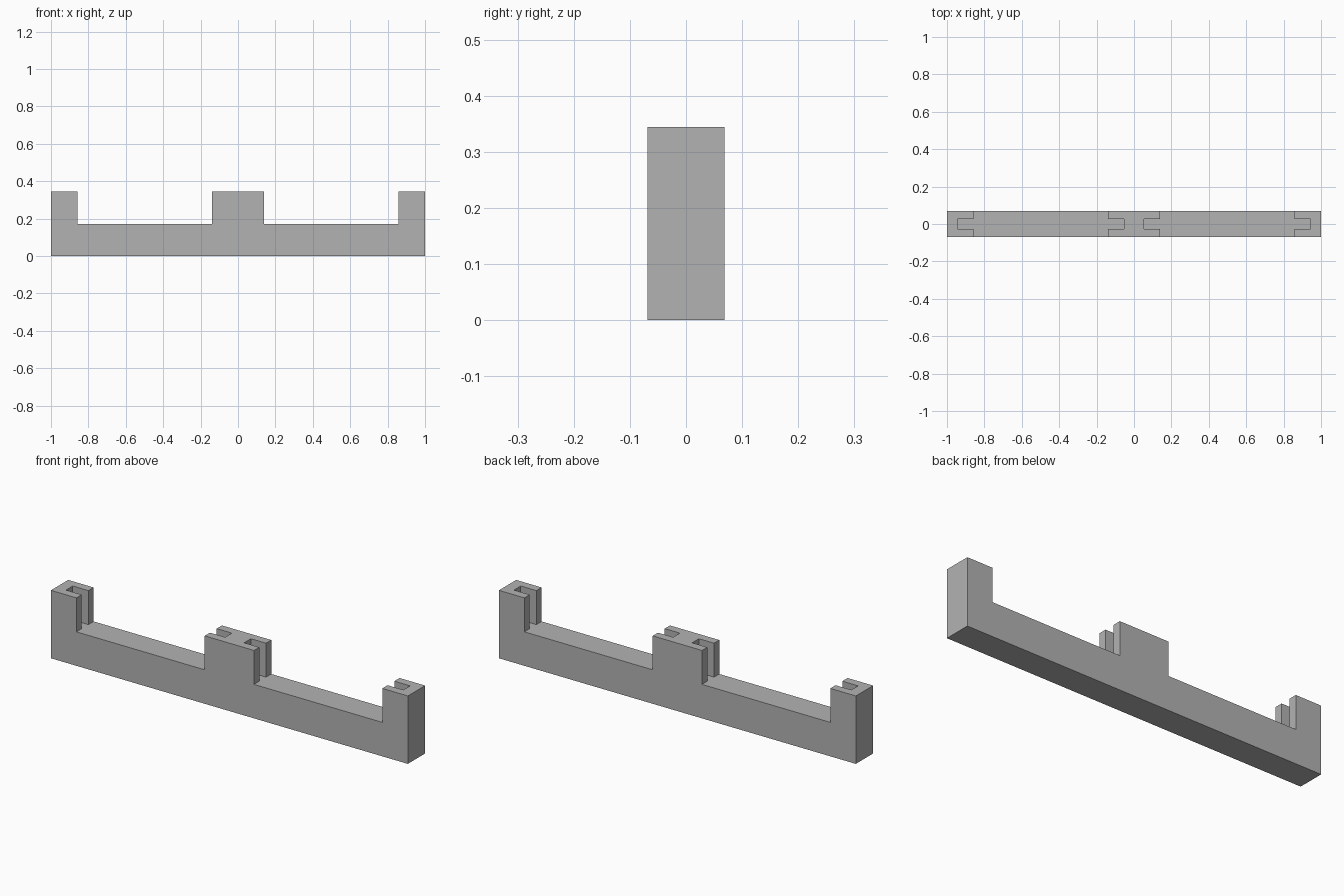
import bpy
import bmesh

cube = bpy.data.objects.get("Cube")
if cube:
    bpy.data.objects.remove(cube, do_unlink=True)

HALF_DEPTH = 0.069
SLOT_HALF = 0.027
RAIL_TOP = 0.172
POST_TOP = 0.344
CENTRE_SLOT, CENTRE_EDGE = 0.053, 0.138
END_EDGE, END_SLOT = 0.857, 0.945

grey = bpy.data.materials.new("plain grey")
grey.use_nodes = True
colour = (0.45, 0.45, 0.45, 1)
grey.diffuse_color = colour
grey.node_tree.nodes["Principled BSDF"].inputs["Base Color"].default_value = colour

# Plan of the rail, divided along the post and slot edges
half = [CENTRE_SLOT, CENTRE_EDGE, END_EDGE, END_SLOT, 1]
xs = [-x for x in reversed(half)] + half
ys = [-HALF_DEPTH, -SLOT_HALF, SLOT_HALF, HALF_DEPTH]
bm = bmesh.new()
grid = [[bm.verts.new((x, y, 0)) for y in ys] for x in xs]
for a, b in zip(grid, grid[1:]):
    for j in range(len(ys) - 1):
        bm.faces.new((a[j], b[j], b[j + 1], a[j + 1]))


def raise_faces(faces, height):
    """Extrude a region of faces straight up and return its new top."""
    out = bmesh.ops.extrude_face_region(bm, geom=faces)["geom"]
    verts = [g for g in out if isinstance(g, bmesh.types.BMVert)]
    bmesh.ops.translate(bm, verts=verts, vec=(0, 0, height))
    return [g for g in out if isinstance(g, bmesh.types.BMFace)]


def in_post(face):
    """True on the solid part of a post, outside the open slots."""
    c = face.calc_center_median()
    x = abs(c.x)
    if abs(c.y) < SLOT_HALF:
        return x < CENTRE_SLOT or x > END_SLOT
    return x < CENTRE_EDGE or x > END_EDGE


# Solid rail, then slotted posts raised from its top
rail_top = raise_faces(bm.faces[:], RAIL_TOP)
posts = [f for f in rail_top if in_post(f)]
raise_faces(posts, POST_TOP - RAIL_TOP)
bmesh.ops.delete(bm, geom=[f for f in posts if f.is_valid], context="FACES_ONLY")

# The lower plan remains as the underside; merge flat areas
if not any(f.calc_center_median().z < 0.001 for f in bm.faces):
    bmesh.ops.holes_fill(bm, edges=[e for e in bm.edges if e.is_boundary], sides=0)
bmesh.ops.recalc_face_normals(bm, faces=bm.faces[:])
bmesh.ops.dissolve_limit(bm, angle_limit=0.01, verts=bm.verts[:], edges=bm.edges[:])
bmesh.ops.recalc_face_normals(bm, faces=bm.faces[:])

mesh = bpy.data.meshes.new("slotted_rail")
bm.to_mesh(mesh)
bm.free()
mesh.materials.append(grey)
rail = bpy.data.objects.new("slotted_rail", mesh)
bpy.context.collection.objects.link(rail)
